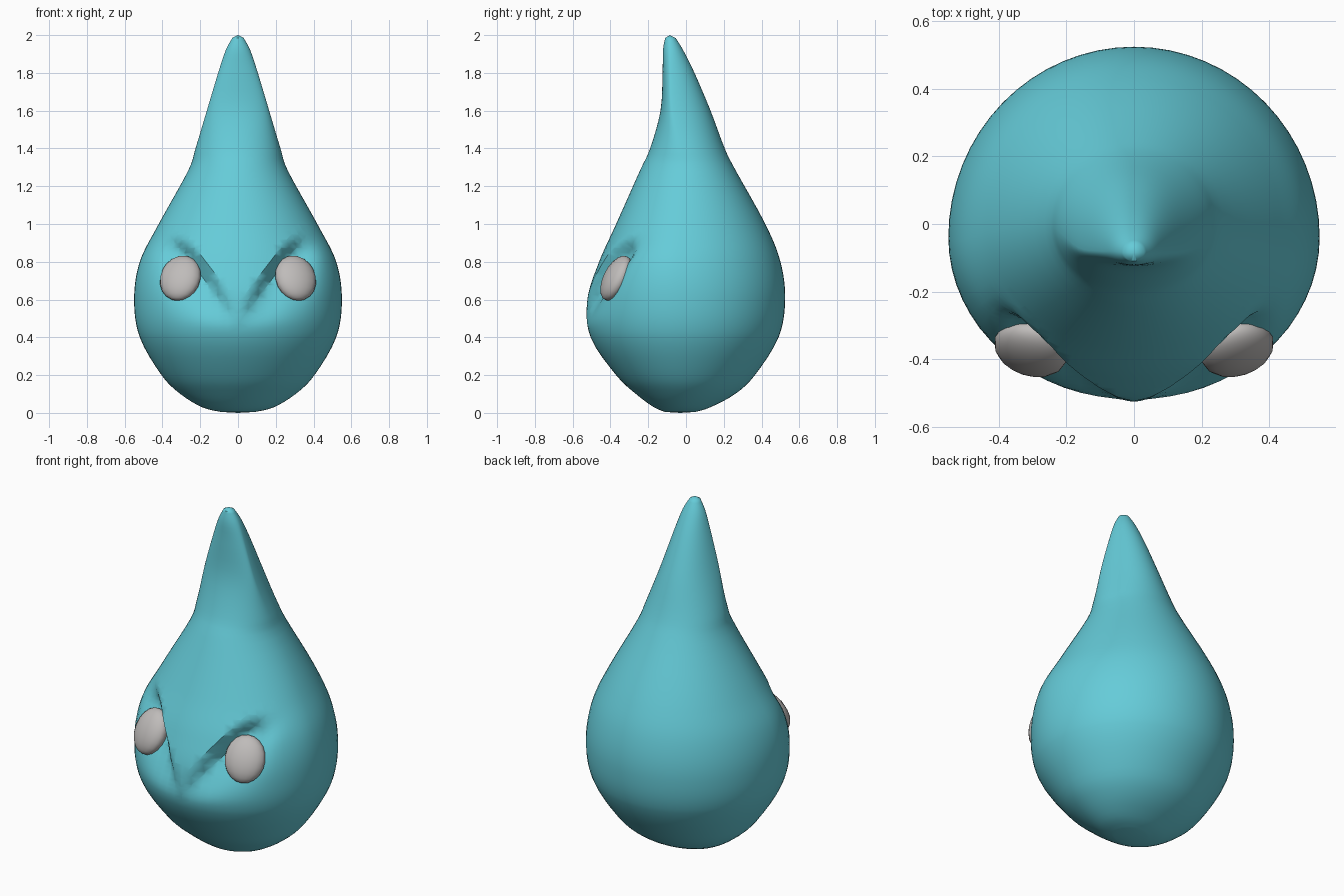
import bpy, bmesh, math
from mathutils import Vector, Euler

if "Cube" in bpy.data.objects:
    bpy.data.objects.remove(bpy.data.objects["Cube"])


def material(name, rgb):
    m = bpy.data.materials.new(name)
    m.diffuse_color = (*rgb, 1)
    m.use_nodes = True
    m.node_tree.nodes["Principled BSDF"].inputs["Base Color"].default_value = m.diffuse_color
    return m


teal = material("teal", (0.13, 0.60, 0.69))
grey = material("grey", (0.52, 0.50, 0.49))

# Body sections: height, half width, front y, back y, y of the widest point
SECTIONS = [
    (0.005, 0.09, -0.11, 0.05, -0.03),
    (0.03, 0.19, -0.17, 0.13, -0.02),
    (0.10, 0.305, -0.265, 0.26, -0.01),
    (0.20, 0.405, -0.37, 0.365, -0.02),
    (0.40, 0.52, -0.505, 0.49, -0.03),
    (0.60, 0.55, -0.522, 0.525, -0.04),
    (0.80, 0.52, -0.46, 0.50, -0.05),
    (1.00, 0.42, -0.37, 0.42, -0.02),
    (1.28, 0.265, -0.245, 0.265, 0.00),
    (1.40, 0.225, -0.19, 0.205, -0.02),
    (1.60, 0.165, -0.135, 0.13, -0.07),
    (1.80, 0.105, -0.124, 0.045, -0.08),
    (1.92, 0.065, -0.122, -0.015, -0.08),
    (1.985, 0.03, -0.11, -0.055, -0.085),
]
BROW_Z, BROW_SLOPE = 0.58, 1.3


def smooth(t):
    t = max(0.0, min(1.0, t))
    return t * t * (3 - 2 * t)


def section(i, t):
    """Smooth blend between neighbouring sections."""
    n = len(SECTIONS)
    p0, p1, p2, p3 = (SECTIONS[max(0, min(n - 1, i + k))] for k in (-1, 0, 1, 2))
    return [0.5 * (2 * b + (c - a) * t + (2 * a - 5 * b + 4 * c - d) * t * t
                   + (3 * b - a - 3 * c + d) * t ** 3)
            for a, b, c, d in zip(p0, p1, p2, p3)]


def socket(x, z):
    """Depth of the eye hollow beneath the V-shaped brow."""
    ax = abs(x)
    below = (BROW_Z + BROW_SLOPE * ax - z) * 0.61
    if below <= 0.001:
        return 0
    return (0.085 * min(1, below / 0.065)
            * (1 - smooth((below - 0.065) / (0.02 + 0.75 * ax)))
            * smooth(ax / 0.2) * (1 - smooth((ax - 0.3) / 0.16))
            * (1 - smooth((z - 0.82) / 0.14)))


# Drop-shaped body
SIDES = 64
bm = bmesh.new()
rings = []
steps = []
for i in range(len(SECTIONS) - 1):
    count = 8 if 0.4 <= SECTIONS[i][0] < 0.9 else 4
    steps += [(i, k / count) for k in range(count)]
steps.append((len(SECTIONS) - 2, 1.0))
for i, t in steps:
    z, w, f, b, c = section(i, t)
    ring = []
    for k in range(SIDES):
        a = 2 * math.pi * k / SIDES
        x, s = w * math.sin(a), -math.cos(a)
        ring.append(bm.verts.new((x, c + s * ((c - f) if s < 0 else (b - c)), z)))
    rings.append(ring)
for lo, hi in zip(rings, rings[1:]):
    for k in range(SIDES):
        j = (k + 1) % SIDES
        bm.faces.new((lo[k], lo[j], hi[j], hi[k]))
bottom = bm.verts.new((0, -0.03, 0))
tip = bm.verts.new((0, -0.085, 2.0))
for k in range(SIDES):
    j = (k + 1) % SIDES
    bm.faces.new((bottom, rings[0][j], rings[0][k]))
    bm.faces.new((tip, rings[-1][k], rings[-1][j]))

# Edge lines along the brow, so the hollows start on a clean crease
for side in (-1, 1):
    for drop in (0, 0.053, 0.107):
        faces = [f for f in bm.faces
                 if f.calc_center_median().y < -0.1
                 and 0 <= side * f.calc_center_median().x < 0.36
                 and 0.4 < f.calc_center_median().z < 1.1]
        geom = set(faces)
        for f in faces:
            geom.update(f.edges)
            geom.update(f.verts)
        bmesh.ops.bisect_plane(bm, geom=list(geom), dist=1e-5,
                               plane_co=(0, 0, BROW_Z - drop),
                               plane_no=(side * BROW_SLOPE, 0, -1))
bmesh.ops.triangulate(bm, faces=[f for f in bm.faces if len(f.verts) > 4])

# Eye hollows under the brow
for v in bm.verts:
    if v.co.y < -0.1:
        v.co.y += socket(v.co.x, v.co.z)
bmesh.ops.recalc_face_normals(bm, faces=bm.faces)
mesh = bpy.data.meshes.new("body")
bm.to_mesh(mesh)
bm.free()
mesh.materials.append(teal)
body = bpy.data.objects.new("body", mesh)
bpy.context.collection.objects.link(body)
bpy.context.view_layer.objects.active = body
body.select_set(True)
bpy.ops.object.shade_smooth_by_angle(angle=math.radians(45))

# Flattened eyes leaning back into the hollows
for side, name in ((-1, "left_eye"), (1, "right_eye")):
    bpy.ops.mesh.primitive_uv_sphere_add(segments=16, ring_count=10, radius=1)
    eye = bpy.context.object
    eye.name = name
    eye.scale = (0.112, 0.062, 0.13)
    eye.rotation_euler = Euler((math.radians(-27), 0, side * math.radians(18)))
    eye.location = Vector((side * 0.305, -0.370, 0.713))
    eye.data.materials.append(grey)
    bpy.ops.object.shade_smooth_by_angle(angle=math.radians(60))
